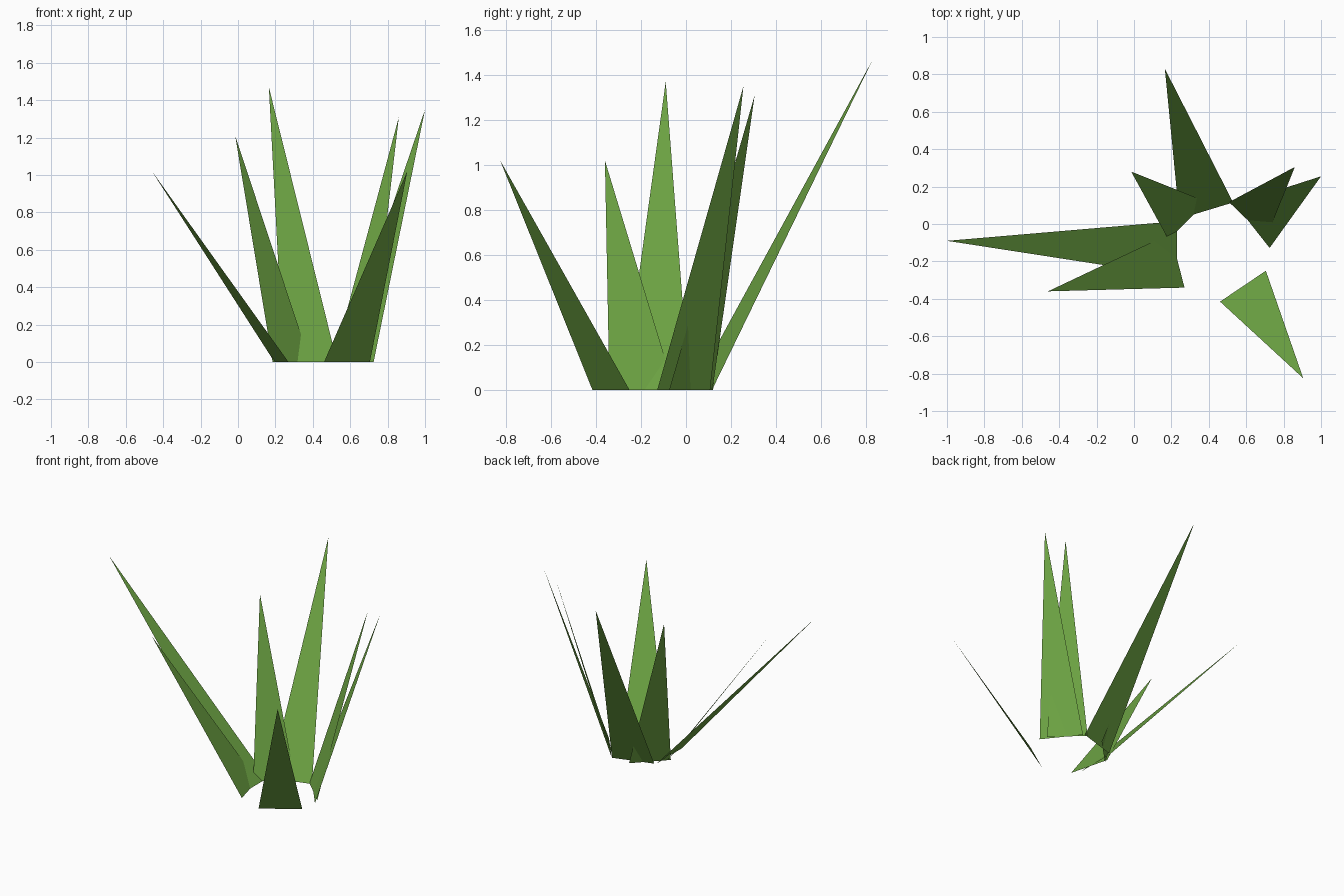
import bpy
from mathutils import Vector

if "Cube" in bpy.data.objects:
    bpy.data.objects.remove(bpy.data.objects["Cube"])

green = bpy.data.materials.new("leaf_green")
green.diffuse_color = (0.155, 0.376, 0.057, 1.0)
green.use_nodes = True
green.node_tree.nodes["Principled BSDF"].inputs["Base Color"].default_value = green.diffuse_color


def blade(name, base_a, base_b, tip):
    """One flat pointed leaf: a ground edge rising to a single tip."""
    pts = [Vector((*base_a, 0)), Vector((*base_b, 0)), Vector(tip)]
    # Keep the upper side of the leaf as its front
    if (pts[1] - pts[0]).cross(pts[2] - pts[0]).z < 0:
        pts[0], pts[1] = pts[1], pts[0]
    mesh = bpy.data.meshes.new(name)
    mesh.from_pydata(pts, [], [(0, 1, 2)])
    mesh.materials.append(green)
    bpy.context.collection.objects.link(bpy.data.objects.new(name, mesh))


# Leaves fanning out from the tuft: two ground points, then the tip
blade("left_long_leaf", (0.23, 0.015), (0.23, -0.28), (-1.0, -0.09, 1.37))
blade("left_front_leaf", (0.27, -0.34), (0.195, -0.05), (-0.46, -0.36, 1.02))
blade("middle_leaf", (0.185, -0.085), (0.386, 0.12), (-0.015, 0.28, 1.21))
blade("back_tall_leaf", (0.243, 0.028), (0.53, 0.115), (0.165, 0.83, 1.47))
blade("front_right_leaf", (0.46, -0.415), (0.705, -0.25), (0.905, -0.825, 1.02))
blade("right_outer_leaf", (0.725, -0.128), (0.54, 0.107), (1.0, 0.255, 1.35))
blade("right_inner_leaf", (0.707, -0.075), (0.508, 0.117), (0.86, 0.305, 1.31))
